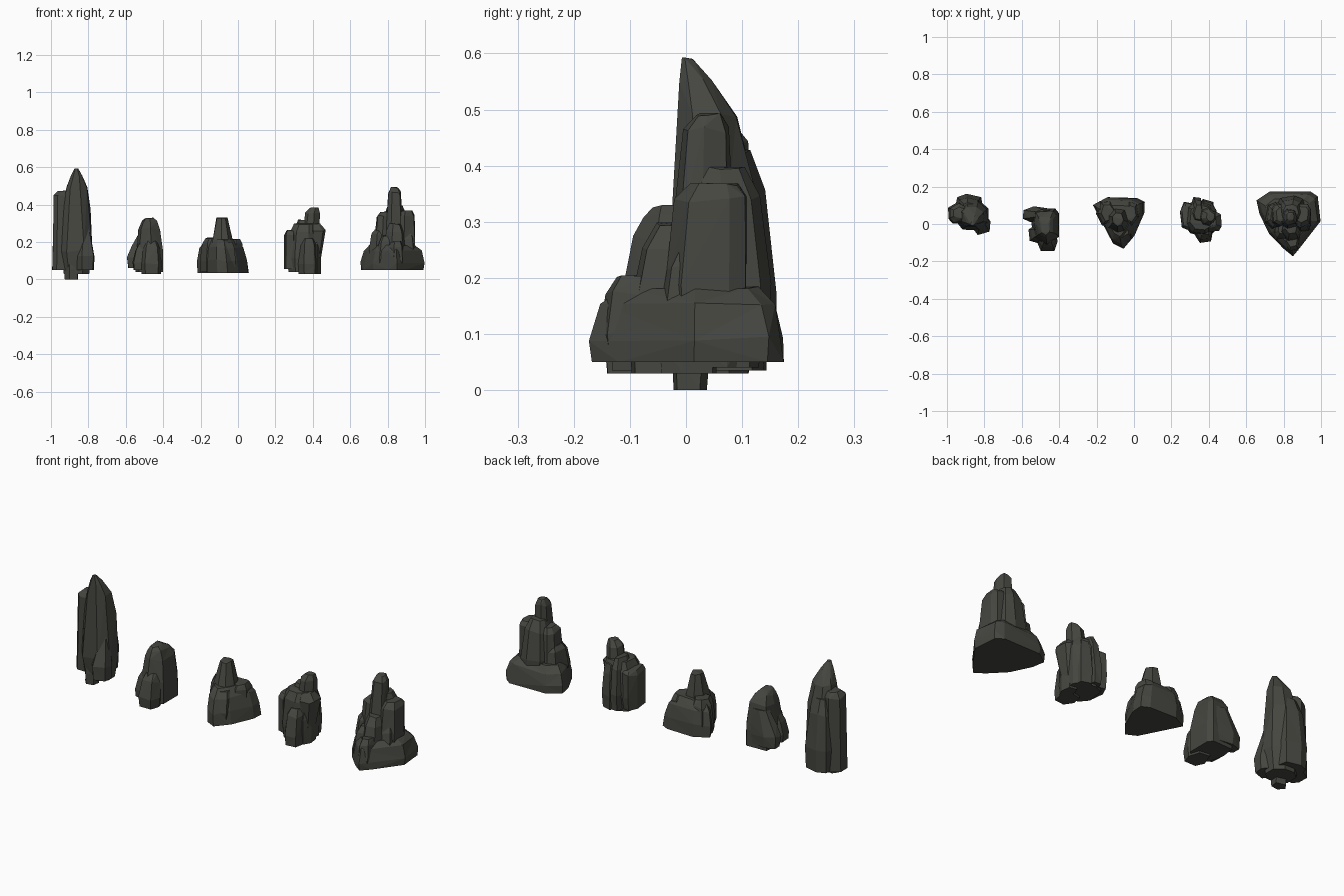
import bpy, bmesh, math, random
from mathutils import Vector

if "Cube" in bpy.data.objects:
    bpy.data.objects.remove(bpy.data.objects["Cube"])

random.seed(11)
stone = bpy.data.materials.new("dark_stone")
stone.diffuse_color = (0.061, 0.061, 0.052, 1)
stone.use_nodes = True
stone.node_tree.nodes["Principled BSDF"].inputs["Base Color"].default_value = stone.diffuse_color


def box_plan(x0, x1, y0, y1, n=7):
    """Irregular n-sided outline that exactly fills the given bounds."""
    off = random.random()
    pts = []
    for i in range(n):
        a = 2 * math.pi * (i + off + random.uniform(-.2, .2)) / n
        c, s = math.cos(a), math.sin(a)
        pts.append((math.copysign(abs(c) ** .8, c), math.copysign(abs(s) ** .8, s)))
    xs, ys = [p[0] for p in pts], [p[1] for p in pts]
    fit = lambda v, vs, a, b: a + (b - a) * (v - min(vs)) / (max(vs) - min(vs))
    return [(fit(x, xs, x0, x1), fit(y, ys, y0, y1)) for x, y in pts]


def chunk(plan, levels, jitter=.008):
    """Faceted convex stone: outline scaled per level (z, scale, dx, dy)."""
    xs, ys = [p[0] for p in plan], [p[1] for p in plan]
    cx, cy = (min(xs) + max(xs)) / 2, (min(ys) + max(ys)) / 2
    bm = bmesh.new()
    for k, (z, s, dx, dy) in enumerate(levels):
        for x, y in plan:
            zj = random.uniform(-jitter, jitter) * (0 if k == 0 else 1)
            if k == len(levels) - 1:
                zj = -abs(zj)
            t = s * random.uniform(.95, 1)
            bm.verts.new((cx + dx + (x - cx) * t, cy + dy + (y - cy) * t, z + zj))
    out = bmesh.ops.convex_hull(bm, input=bm.verts[:])
    junk = {g for g in out["geom_interior"] + out["geom_unused"] if isinstance(g, bmesh.types.BMVert)}
    bmesh.ops.delete(bm, geom=list(junk), context='VERTS')
    bmesh.ops.dissolve_limit(bm, angle_limit=math.radians(7), verts=bm.verts[:], edges=bm.edges[:])
    bmesh.ops.triangulate(bm, faces=[f for f in bm.faces if len(f.verts) > 3])
    bmesh.ops.recalc_face_normals(bm, faces=bm.faces[:])
    me = bpy.data.meshes.new("chunk")
    bm.to_mesh(me)
    bm.free()
    me.materials.append(stone)
    ob = bpy.data.objects.new("chunk", me)
    bpy.context.collection.objects.link(ob)
    return ob


def rock(name, *parts):
    """Union the chunks into a single rock."""
    base, rest = parts[0], parts[1:]
    base.name = name
    bpy.context.view_layer.objects.active = base
    for p in rest:
        m = base.modifiers.new("union", 'BOOLEAN')
        m.operation, m.solver, m.object = 'UNION', 'EXACT', p
        bpy.ops.object.modifier_apply(modifier=m.name)
        bpy.data.objects.remove(p)


def pillar(x0, x1, y0, y1, z0, z1, top=.5, dx=0, dy=0, n=7, shoulder=.8):
    """Tapered column with a chamfered crown."""
    h = z1 - z0
    return chunk(box_plan(x0, x1, y0, y1, n),
                 [(z0, .92, 0, 0), (z0 + .3 * h, 1, 0, 0),
                  (z0 + shoulder * h, .5 + top * .6, dx * .5, dy * .5), (z1, top, dx, dy)])


# Tall split spire
rock("tall_spire",
     chunk(box_plan(-.95, -.775, -.035, .13, 8),
           [(.03, .8, 0, 0), (.15, 1, 0, 0), (.38, .88, 0, 0),
            (.49, .66, 0, -.01), (.55, .36, 0, -.03), (.593, .12, -.002, -.045)]),
     pillar(-1, -.88, -.005, .125, .05, .475, .5, .005, 0, 7, .93),
     pillar(-.965, -.8, .02, .165, .05, .43, .45, 0, -.01),
     pillar(-.865, -.765, -.06, .06, .05, .29, .35, 0, .02, 6, .6),
     pillar(-.93, -.85, -.025, .04, 0, .2, .8, 0, .02, 5))

# Small boulder
rock("small_boulder",
     chunk([(-.54, .08), (-.42, .085), (-.40, .06), (-.40, -.07), (-.465, -.12), (-.53, -.08), (-.55, 0)],
           [(.04, 1, 0, 0), (.15, 1, 0, 0), (.27, .8, 0, .005), (.31, .58, 0, 0), (.33, .32, 0, -.01)]),
     pillar(-.595, -.42, .01, .095, .06, .25, .6, .03, 0, 7, .6),
     pillar(-.565, -.45, -.11, .0, .05, .2, .55, .01, .01, 6, .7),
     pillar(-.52, -.405, -.147, -.02, .03, .21, .55, 0, .02, 6, .75))

# Squat rock with a knob
rock("squat_rock",
     chunk([(-.22, .105), (-.14, .15), (.02, .145), (.06, .12), (.06, .06),
            (.005, -.065), (-.055, -.135), (-.11, -.105), (-.165, -.015)],
           [(.035, 1, 0, 0), (.1, .97, -.005, 0), (.17, .86, -.01, .005), (.215, .6, -.01, .01)]),
     pillar(-.145, -.02, -.06, .09, .1, .332, .48, -.003, .01, 7, .6),
     pillar(-.205, -.1, -.01, .13, .04, .225, .65, .01, 0, 6),
     pillar(-.06, .03, -.02, .13, .06, .22, .6, 0, 0, 6),
     pillar(-.11, -.01, -.12, .02, .05, .2, .6, 0, .02, 6))

# Clustered crag
rock("clustered_crag",
     pillar(.26, .445, -.06, .13, .04, .3, .7, .01, 0, 8),
     pillar(.335, .44, -.02, .1, .1, .385, .42, .022, 0, 7, .88),
     pillar(.24, .33, -.04, .12, .055, .265, .75, .005, 0, 6, .9),
     pillar(.29, .38, .0, .145, .05, .32, .55, .01, -.01, 6),
     chunk(box_plan(.37, .47, -.045, .075, 7),
           [(.09, .6, -.01, 0), (.2, .85, 0, 0), (.265, 1, 0, 0), (.3, .6, -.01, 0)]),
     pillar(.32, .43, -.103, .02, .03, .22, .6, 0, .02, 6),
     pillar(.38, .448, -.05, .06, .03, .2, .7, 0, 0, 6),
     pillar(.34, .43, .02, .135, .04, .28, .6, 0, 0, 6))

# Wide castle-like stack
rock("wide_stack",
     chunk([(.65, .13), (.72, .18), (.945, .178), (.985, .15), (1.0, .015),
            (.915, -.055), (.895, -.125), (.85, -.175), (.8, -.135), (.72, -.055), (.67, .055)],
           [(.05, 1, 0, 0), (.09, .99, 0, 0), (.15, .9, 0, .002), (.185, .72, 0, .005)]),
     pillar(.79, .885, -.025, .085, .2, .495, .42, .0, .01, 7, .9),
     pillar(.725, .84, -.02, .12, .1, .365, .55, .01, 0, 7, .9),
     pillar(.83, .955, -.04, .12, .1, .37, .55, .005, .01, 7, .88),
     pillar(.76, .92, .0, .155, .1, .4, .5, 0, -.01, 8),
     pillar(.78, .9, -.1, .02, .1, .3, .55, 0, .02, 6, .75),
     pillar(.7, .8, -.03, .12, .1, .27, .6, .01, 0, 6),
     pillar(.8, .89, -.155, -.04, .06, .205, .65, 0, .01, 6),
     pillar(.74, .83, -.09, .03, .06, .235, .55, .01, .01, 6),
     pillar(.87, .95, -.05, .07, .06, .26, .55, -.005, .01, 6))
